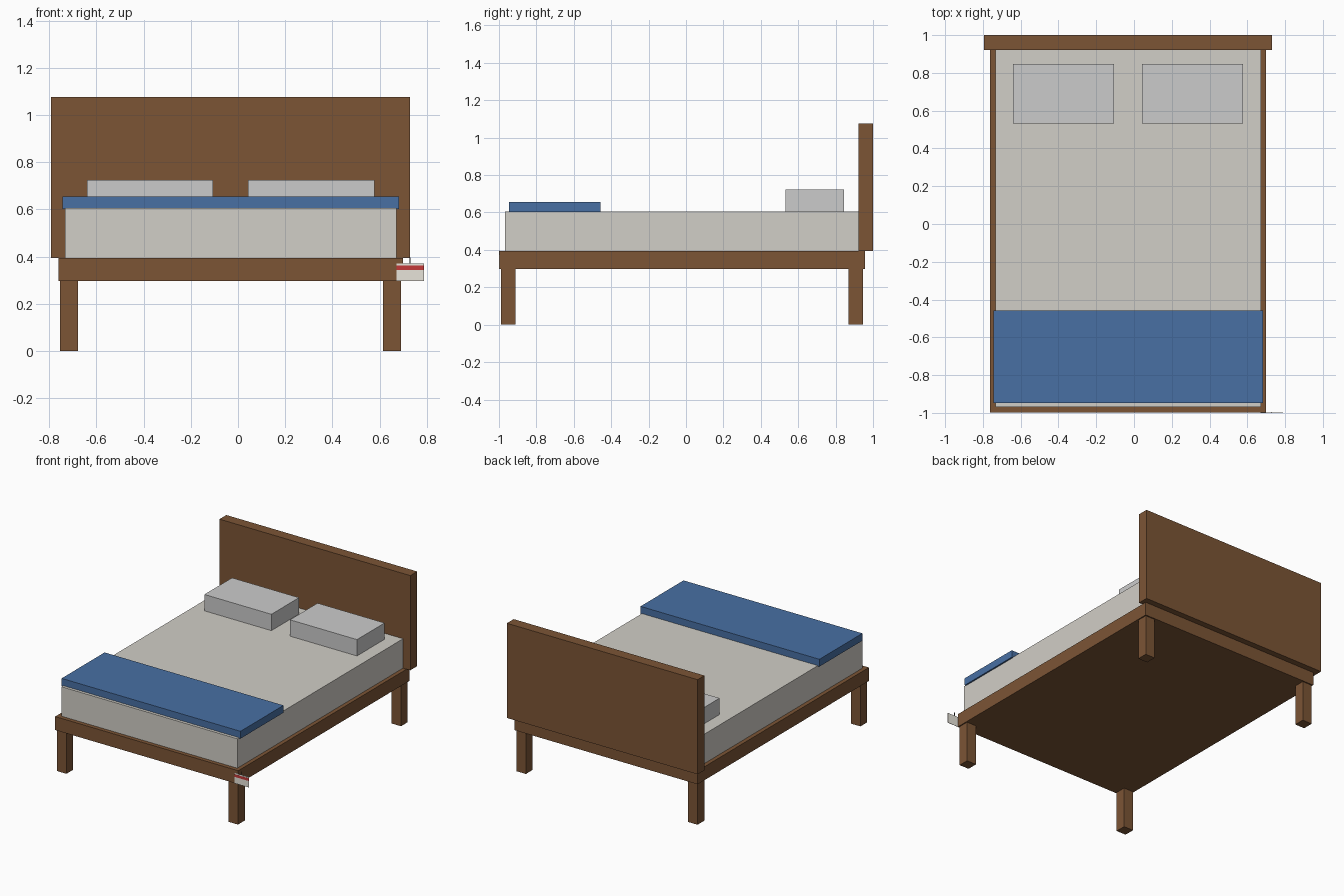
import bpy

if "Cube" in bpy.data.objects:
    bpy.data.objects.remove(bpy.data.objects["Cube"])


def material(name, r, g, b):
    m = bpy.data.materials.new(name)
    m.diffuse_color = (r, g, b, 1)
    m.use_nodes = True
    m.node_tree.nodes["Principled BSDF"].inputs["Base Color"].default_value = m.diffuse_color
    return m


wood = material("wood", 0.20, 0.09, 0.036)
linen = material("linen", 0.64, 0.62, 0.57)
blue = material("blue_cloth", 0.065, 0.16, 0.37)
card = material("card", 0.80, 0.77, 0.70)
red = material("red", 0.55, 0.04, 0.04)
dark = material("dark_string", 0.03, 0.03, 0.03)


def box(name, x, y, z, mat=None):
    """Box given by its (min, max) range on each axis."""
    ranges = (x, y, z)
    bpy.ops.mesh.primitive_cube_add(size=1, location=[(a + b) / 2 for a, b in ranges])
    o = bpy.context.object
    o.name = name
    o.scale = [b - a for a, b in ranges]
    bpy.ops.object.transform_apply(location=False, rotation=False, scale=True)
    if mat:
        o.data.materials.append(mat)
    return o


# Frame and headboard
box("bed_frame", (-0.762, 0.70), (-0.997, 0.956), (0.297, 0.394), wood)
box("headboard", (-0.793, 0.73), (0.922, 1.0), (0.394, 1.077), wood)

# Four legs
for side, x in (("left", -0.755), ("right", 0.615)):
    for end, y in (("front", -0.988), ("back", 0.87)):
        box(f"{end}_{side}_leg", (x, x + 0.077), (y, y + 0.077), (0, 0.297), wood)

# Bedding
box("mattress", (-0.733, 0.672), (-0.968, 0.922), (0.394, 0.606), linen)
box("blanket", (-0.745, 0.683), (-0.947, -0.457), (0.602, 0.655), blue)
for side, x in (("left", -0.64), ("right", 0.043)):
    box(f"{side}_pillow", (x, x + 0.535), (0.531, 0.846), (0.606, 0.724))

# Hanging tag on the front right corner
box("tag_card", (0.671, 0.788), (-0.9993, -0.9973), (0.297, 0.372), card)
box("tag_stripe", (0.671, 0.788), (-1.0, -0.9993), (0.344, 0.363), red)
box("tag_string", (0.727, 0.731), (-0.9995, -0.9965), (0.372, 0.396), dark)
